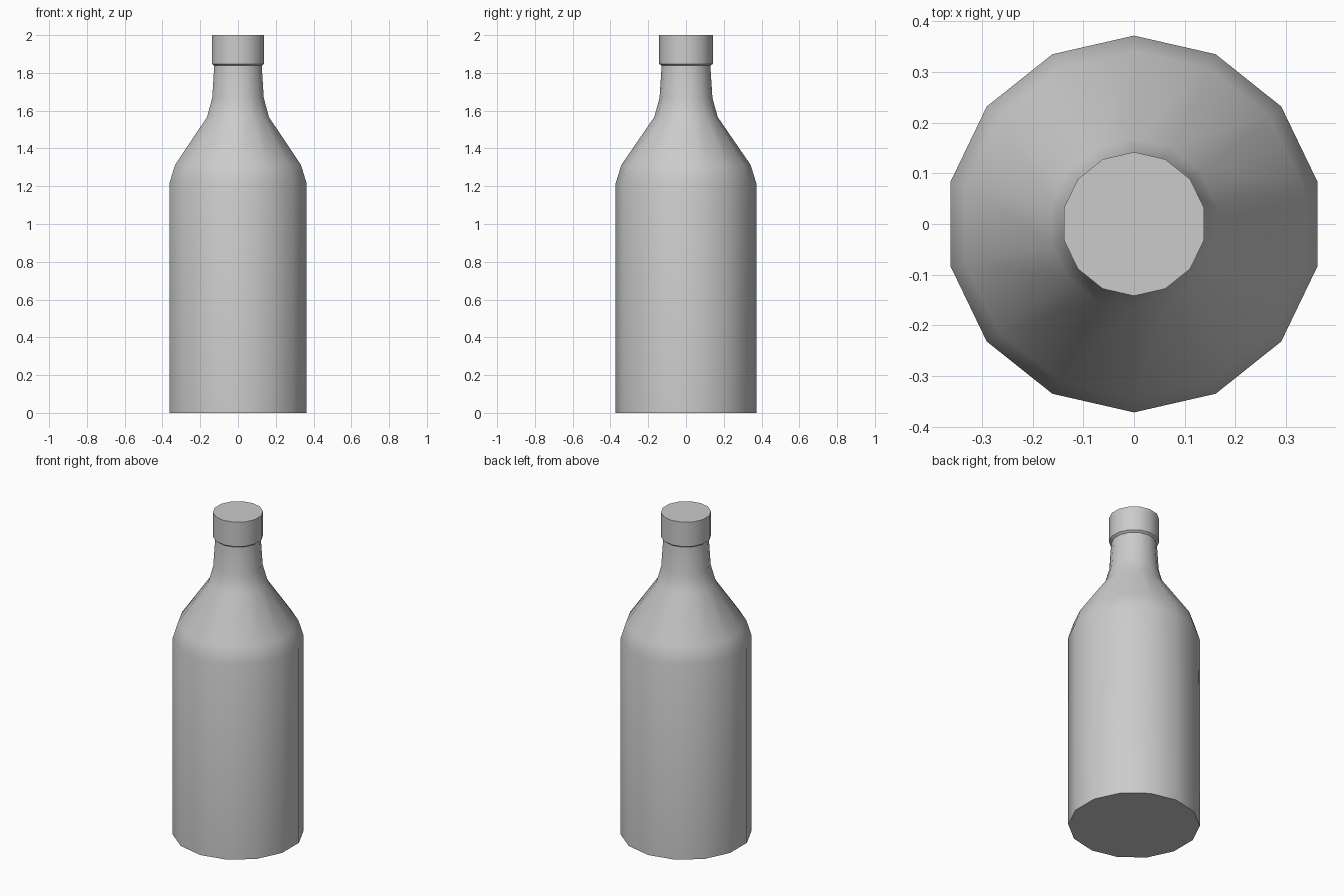
import bpy, bmesh, math

if "Cube" in bpy.data.objects:
    bpy.data.objects.remove(bpy.data.objects["Cube"])

SIDES = 14


def lathe(name, profile):
    """Revolve (radius, height) points into a closed solid with flat ends."""
    bm = bmesh.new()
    rings = []
    for r, z in profile:
        ring = []
        for i in range(SIDES):
            a = math.pi / 2 + 2 * math.pi * i / SIDES
            ring.append(bm.verts.new((r * math.cos(a), r * math.sin(a), z)))
        rings.append(ring)
    for low, high in zip(rings, rings[1:]):
        for i in range(SIDES):
            j = (i + 1) % SIDES
            bm.faces.new((low[i], low[j], high[j], high[i]))
    bm.faces.new(rings[0][::-1])
    bm.faces.new(rings[-1])
    mesh = bpy.data.meshes.new(name)
    bm.to_mesh(mesh)
    bm.free()
    obj = bpy.data.objects.new(name, mesh)
    bpy.context.collection.objects.link(obj)
    bpy.ops.object.select_all(action='DESELECT')
    obj.select_set(True)
    bpy.context.view_layer.objects.active = obj
    bpy.ops.object.shade_smooth_by_angle(angle=math.radians(30))
    return obj


# Bottle: body, shoulder, neck and overhanging cap as one continuous surface
lathe("bottle", [
    (0.372, 0.0), (0.372, 1.217),       # body
    (0.342, 1.313), (0.168, 1.566),     # shoulder
    (0.140, 1.667), (0.129, 1.838),     # neck
    (0.142, 1.848), (0.142, 2.0),       # cap
])
